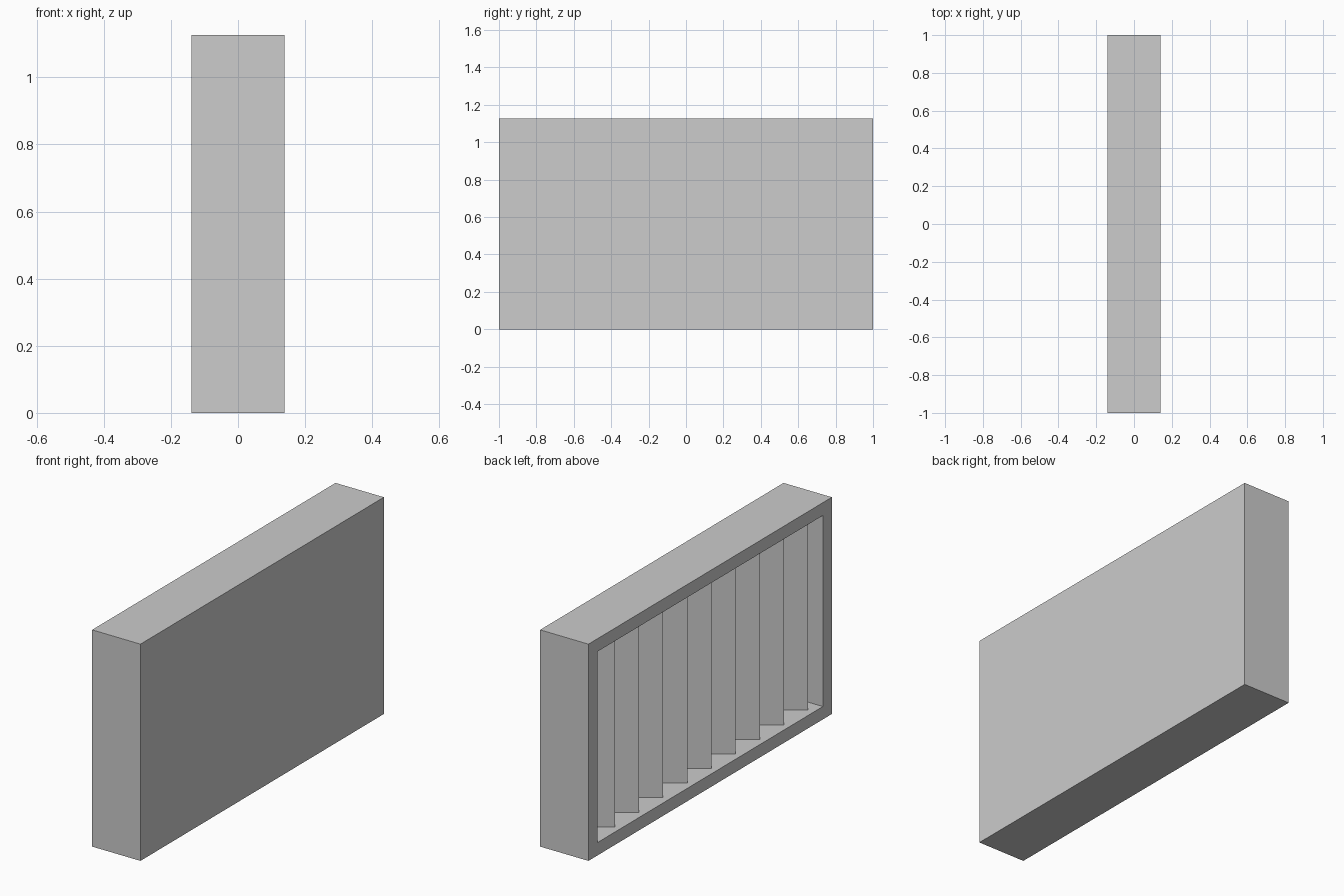
import bpy, bmesh, math
from mathutils import Matrix, Vector

if "Cube" in bpy.data.objects:
    bpy.data.objects.remove(bpy.data.objects["Cube"])

WIDTH, LENGTH, HEIGHT = 0.278, 2.0, 1.127
RIM_Y, RIM_Z, DEPTH = 0.074, 0.067, 0.258   # rim widths and recess depth
SLATS, SPACING = 9, 0.1985
SLAT_X, SLAT_LEN, SLAT_T = 0.0, 0.24, 0.025

grey = bpy.data.materials.new("plain_grey")
grey.diffuse_color = (0.604, 0.604, 0.604, 1)
grey.use_nodes = True
grey.node_tree.nodes["Principled BSDF"].inputs["Base Color"].default_value = grey.diffuse_color


def make_object(name, bm):
    mesh = bpy.data.meshes.new(name)
    bm.to_mesh(mesh)
    bm.free()
    mesh.materials.append(grey)
    obj = bpy.data.objects.new(name, mesh)
    bpy.context.collection.objects.link(obj)
    return obj


def box(size, center, turn=0.0):
    bm = bmesh.new()
    matrix = (Matrix.Translation(center) @ Matrix.Rotation(turn, 4, "Z")
              @ Matrix.Diagonal((*size, 1)))
    bmesh.ops.create_cube(bm, size=1, matrix=matrix)
    return bm


# Casing: a box whose left face is inset and pushed in
bm = box((WIDTH, LENGTH, HEIGHT), (0, 0, HEIGHT / 2))
bm.normal_update()
left = min(bm.faces, key=lambda f: f.calc_center_median().x)
bmesh.ops.inset_region(bm, faces=[left], thickness=RIM_Z, use_even_offset=True)
for v in left.verts:
    v.co.y = math.copysign(LENGTH / 2 - RIM_Y, v.co.y)
pocket = bmesh.ops.extrude_discrete_faces(bm, faces=[left])["faces"][0]
bmesh.ops.translate(bm, verts=pocket.verts, vec=Vector((DEPTH, 0, 0)))
bmesh.ops.recalc_face_normals(bm, faces=bm.faces)
make_object("casing", bm)

# Angled upright slats inside the recess
for i in range(SLATS):
    y = (i - (SLATS - 1) / 2) * SPACING
    make_object(f"slat_{i + 1}", box(
        (SLAT_LEN, SLAT_T, HEIGHT - 2 * RIM_Z),
        (SLAT_X, y, HEIGHT / 2), math.radians(35)))
